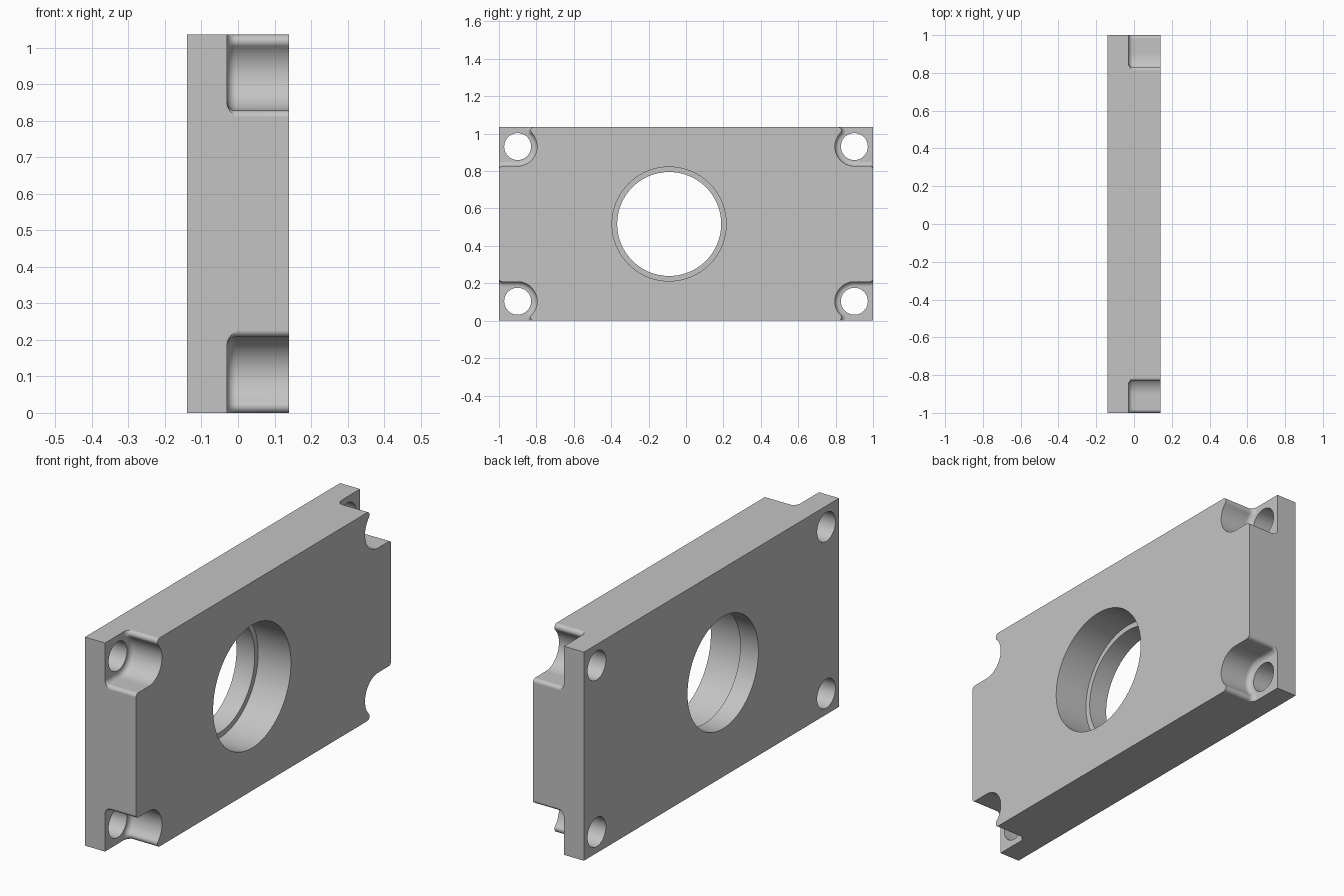
import bpy
import bmesh
from math import cos, sin, pi, sqrt, atan2

if "Cube" in bpy.data.objects:
    bpy.data.objects.remove(bpy.data.objects["Cube"], do_unlink=True)

HALF_X, HEIGHT = 0.14, 1.035
FLOOR_X = -0.03            # depth of the corner pockets
U, R = 0.1, 0.104          # screw centre from the end, pocket radius
LIP, FILLET = 0.018, 0.025 # rounded mouth edges, rounded floor edge

grey = bpy.data.materials.new("light_grey")
grey.use_nodes = True
grey.diffuse_color = (0.55, 0.55, 0.55, 1)
grey.node_tree.nodes["Principled BSDF"].inputs["Base Color"].default_value = (0.55, 0.55, 0.55, 1)


def loft(name, rings):
    """Closed solid through equal rings of points."""
    bm = bmesh.new()
    loops = [[bm.verts.new(p) for p in ring] for ring in rings]
    for a, b in zip(loops, loops[1:]):
        for i in range(len(a)):
            j = (i + 1) % len(a)
            bm.faces.new((a[i], a[j], b[j], b[i]))
    bm.faces.new(loops[0])
    bm.faces.new(loops[-1])
    bmesh.ops.recalc_face_normals(bm, faces=bm.faces)
    mesh = bpy.data.meshes.new(name)
    bm.to_mesh(mesh)
    bm.free()
    mesh.materials.append(grey)
    obj = bpy.data.objects.new(name, mesh)
    bpy.context.collection.objects.link(obj)
    return obj


def arc(cu, cv, r, a0, a1, n):
    return [(cu + r * cos(a0 + (a1 - a0) * i / n),
             cv + r * sin(a0 + (a1 - a0) * i / n)) for i in range(n + 1)]


def cylinder(name, y, z, r, x0, x1, n):
    ring = arc(y, z, r, 0, 2 * pi, n)[:-1]
    return loft(name, [[(x, p, q) for p, q in ring] for x in (x0, x1)])


def pocket_outline(inset):
    """Pocket outline measured inwards from a corner of the plate."""
    top = 2 * R + LIP
    foot = U + 2 * sqrt(R * LIP)
    touch = atan2(LIP - R, foot - U)
    return ([(-0.06, -0.06), (-0.06, top)]
            + arc(LIP, top, LIP + inset, pi, 1.5 * pi, 8)
            + arc(U, R, R - inset, pi / 2, touch, 28)
            + arc(foot, LIP, LIP + inset, touch + pi, 1.5 * pi, 10)
            + [(foot, -0.06)])


# Plate body
bpy.ops.mesh.primitive_cube_add(size=1, location=(0, 0, HEIGHT / 2))
plate = bpy.context.object
plate.name = "mounting_plate"
plate.scale = (2 * HALF_X, 2, HEIGHT)
bpy.ops.object.transform_apply(location=True, rotation=False, scale=True)
plate.data.materials.append(grey)

# Stepped central bore
cutters = [cylinder("bore_cutter", -0.09, 0.517, 0.278, -0.3, 0.3, 96),
           cylinder("counterbore_cutter", -0.09, 0.517, 0.305, -0.04, 0.3, 96)]

# Corner pockets with rounded floors, and their screw holes
for sy in (-1, 1):
    for upper in (False, True):
        def place(x, u, v):
            return (x, sy * (1 - u), HEIGHT - v if upper else v)
        rings = []
        for i in range(7):
            t = i / 6 * pi / 2
            rings.append([place(FLOOR_X + FILLET * (1 - cos(t)), u, v)
                          for u, v in pocket_outline(FILLET * (1 - sin(t)))])
        rings.append([place(0.3, u, v) for u, v in pocket_outline(0)])
        cutters.append(loft("pocket_cutter", rings))
        _, y, z = place(0, U, R)
        cutters.append(cylinder("screw_hole_cutter", y, z, 0.072, -0.3, 0.3, 48))

# Cut everything out of the plate
bpy.ops.object.select_all(action='DESELECT')
plate.select_set(True)
bpy.context.view_layer.objects.active = plate
for cutter in cutters:
    cutter.hide_render = True
    mod = plate.modifiers.new("cut", 'BOOLEAN')
    mod.operation = 'DIFFERENCE'
    mod.solver = 'EXACT'
    mod.object = cutter
    bpy.ops.object.modifier_apply(modifier=mod.name)
    bpy.data.objects.remove(cutter, do_unlink=True)

# Smooth curved walls, crisp machined edges
bpy.ops.object.shade_smooth_by_angle(angle=pi / 6)
weighted = plate.modifiers.new("even_shading", 'WEIGHTED_NORMAL')
weighted.keep_sharp = True
